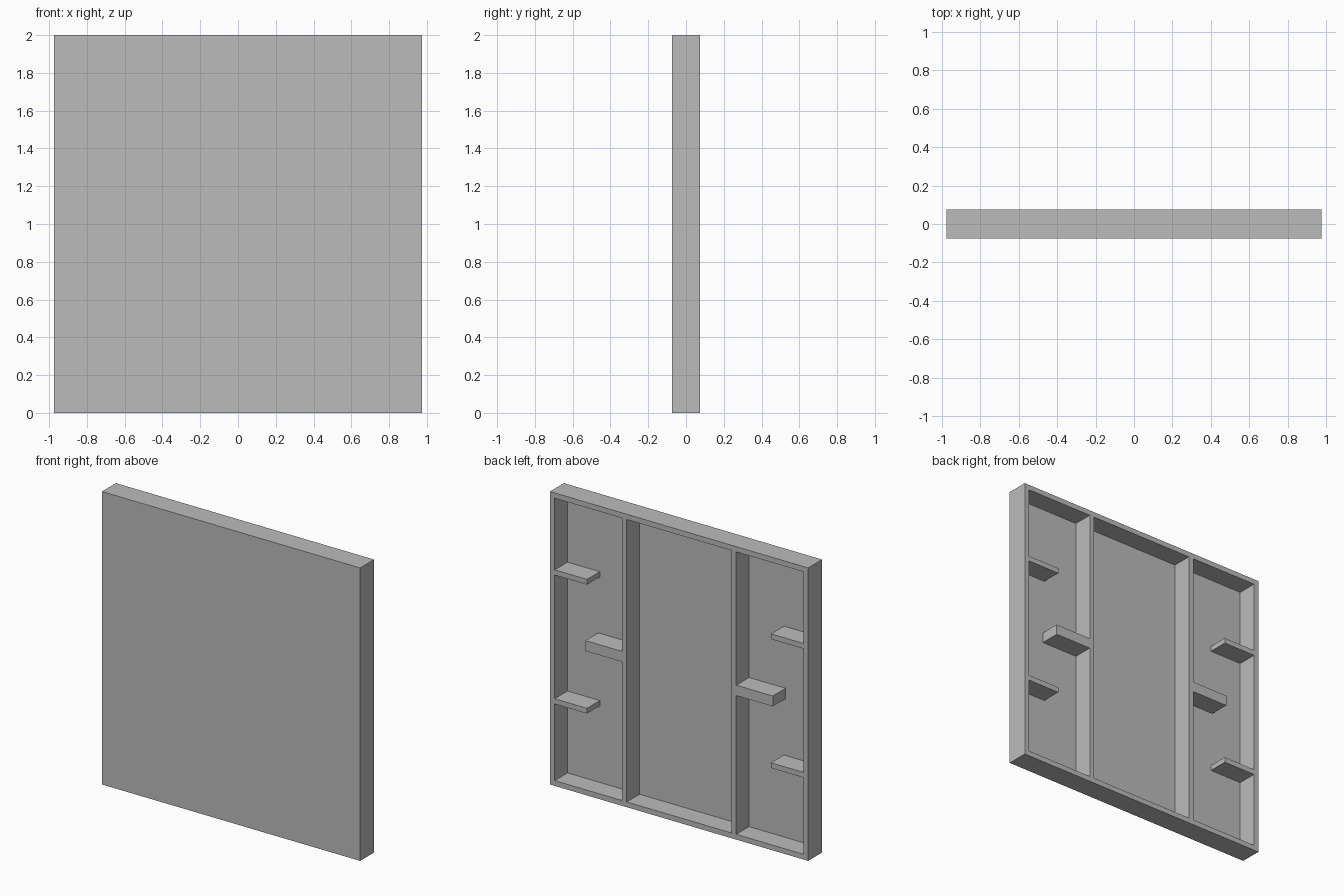
import bpy

cube = bpy.data.objects.get("Cube")
if cube:
    bpy.data.objects.remove(cube, do_unlink=True)

# Single plain grey
grey = bpy.data.materials.new("plain grey")
grey.use_nodes = True
colour = (0.5, 0.5, 0.5, 1)
grey.diffuse_color = colour
grey.node_tree.nodes["Principled BSDF"].inputs["Base Color"].default_value = colour

HALF_W, HALF_D, HEIGHT = 0.975, 0.075, 2.0
RAIL = 0.036                 # frame and divider thickness
SKIN_BACK = -HALF_D + 0.012  # rear surface of the front panel
INNER = HALF_W - RAIL
DIV_IN, DIV_OUT = 0.395, 0.432


def box(name, x, y, z):
    """Box spanning the given (low, high) ranges."""
    spans = [sorted(s) for s in (x, y, z)]
    bpy.ops.mesh.primitive_cube_add(size=1)
    obj = bpy.context.object
    obj.name = name
    for v in obj.data.vertices:
        v.co = [s[0] if c < 0 else s[1] for c, s in zip(v.co, spans)]
    obj.data.materials.append(grey)
    return obj


# Thin front panel
box("front_panel", (-HALF_W, HALF_W), (-HALF_D, SKIN_BACK), (0, HEIGHT))

# Top and bottom rails
depth = (SKIN_BACK, HALF_D)
box("bottom_rail", (-HALF_W, HALF_W), depth, (0, RAIL))
box("top_rail", (-HALF_W, HALF_W), depth, (HEIGHT - RAIL, HEIGHT))

# Mirrored stiles, dividers and blocks
inside = (RAIL, HEIGHT - RAIL)
for side, s in (("left", 1), ("right", -1)):
    box(side + "_stile", (s * INNER, s * HALF_W), depth, inside)
    box(side + "_divider", (s * DIV_IN, s * DIV_OUT), depth, inside)
    box(side + "_middle_block", (s * DIV_OUT, s * 0.708), depth, (0.983, 1.054))
    for level, z in (("lower", 0.577), ("upper", 1.457)):
        box(f"{side}_{level}_shelf", (s * 0.695, s * INNER), depth,
            (z - RAIL / 2, z + RAIL / 2))
